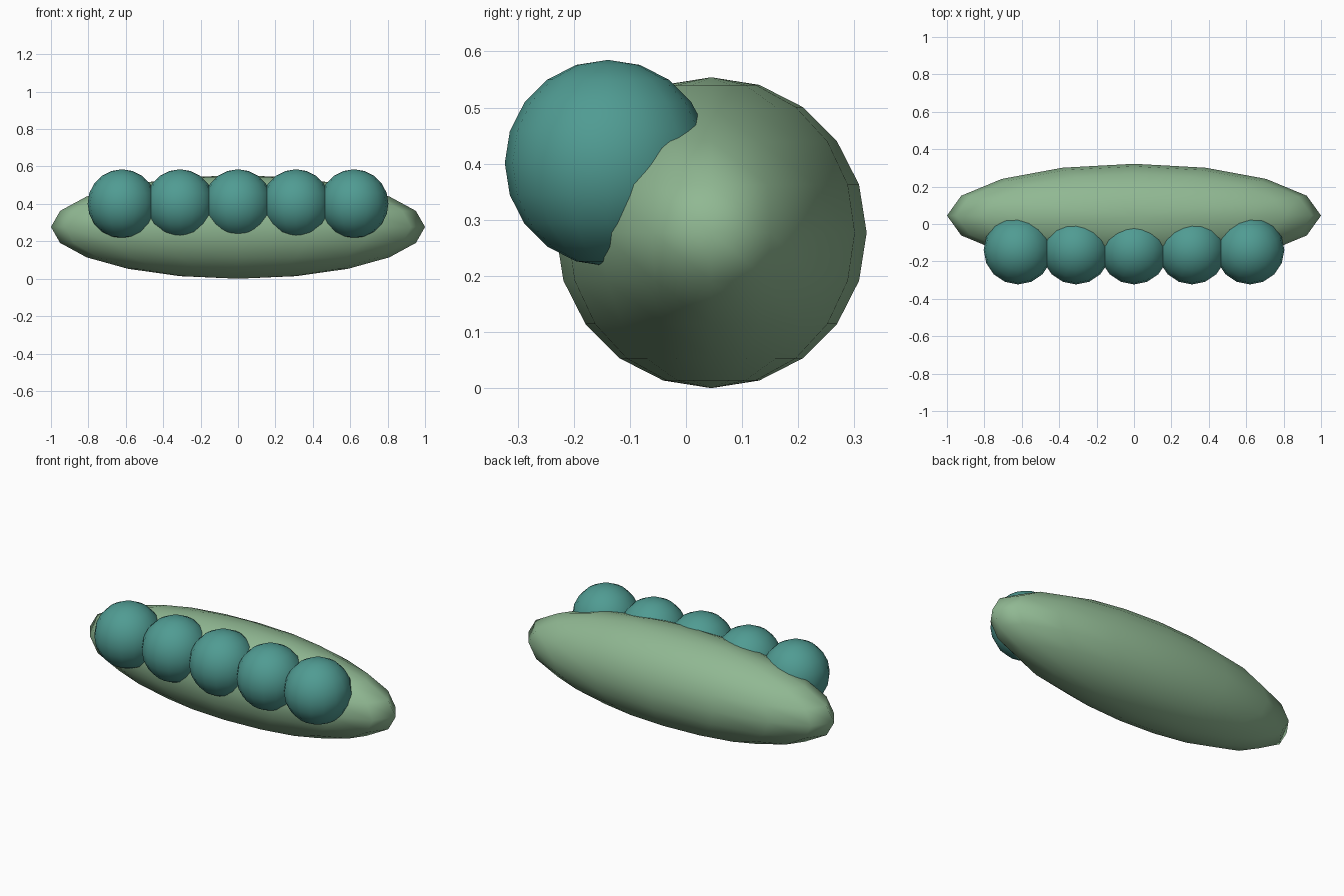
import bpy

if "Cube" in bpy.data.objects:
    bpy.data.objects.remove(bpy.data.objects["Cube"])


def material(name, rgb):
    mat = bpy.data.materials.new(name)
    mat.diffuse_color = (*rgb, 1.0)
    mat.use_nodes = True
    mat.node_tree.nodes["Principled BSDF"].inputs["Base Color"].default_value = mat.diffuse_color
    return mat


def ball(name, location, radii, mat):
    bpy.ops.mesh.primitive_uv_sphere_add(segments=16, ring_count=10, radius=1, location=location)
    obj = bpy.context.object
    obj.name = name
    obj.scale = radii
    bpy.ops.object.transform_apply(location=False, rotation=False, scale=True)
    bpy.ops.object.shade_smooth()
    obj.data.materials.append(mat)
    return obj


pod_green = material("pod_green", (0.28, 0.48, 0.29))
pea_teal = material("pea_teal", (0.08, 0.33, 0.29))

# Long pod shell
ball("pod", (0, 0.045, 0.277), (1.0, 0.277, 0.277), pod_green)

# Row of five peas set into the upper front of the pod
for i in range(5):
    ball(f"pea_{i + 1}", ((i - 2) * 0.31, -0.139, 0.401), (0.184, 0.184, 0.184), pea_teal)
